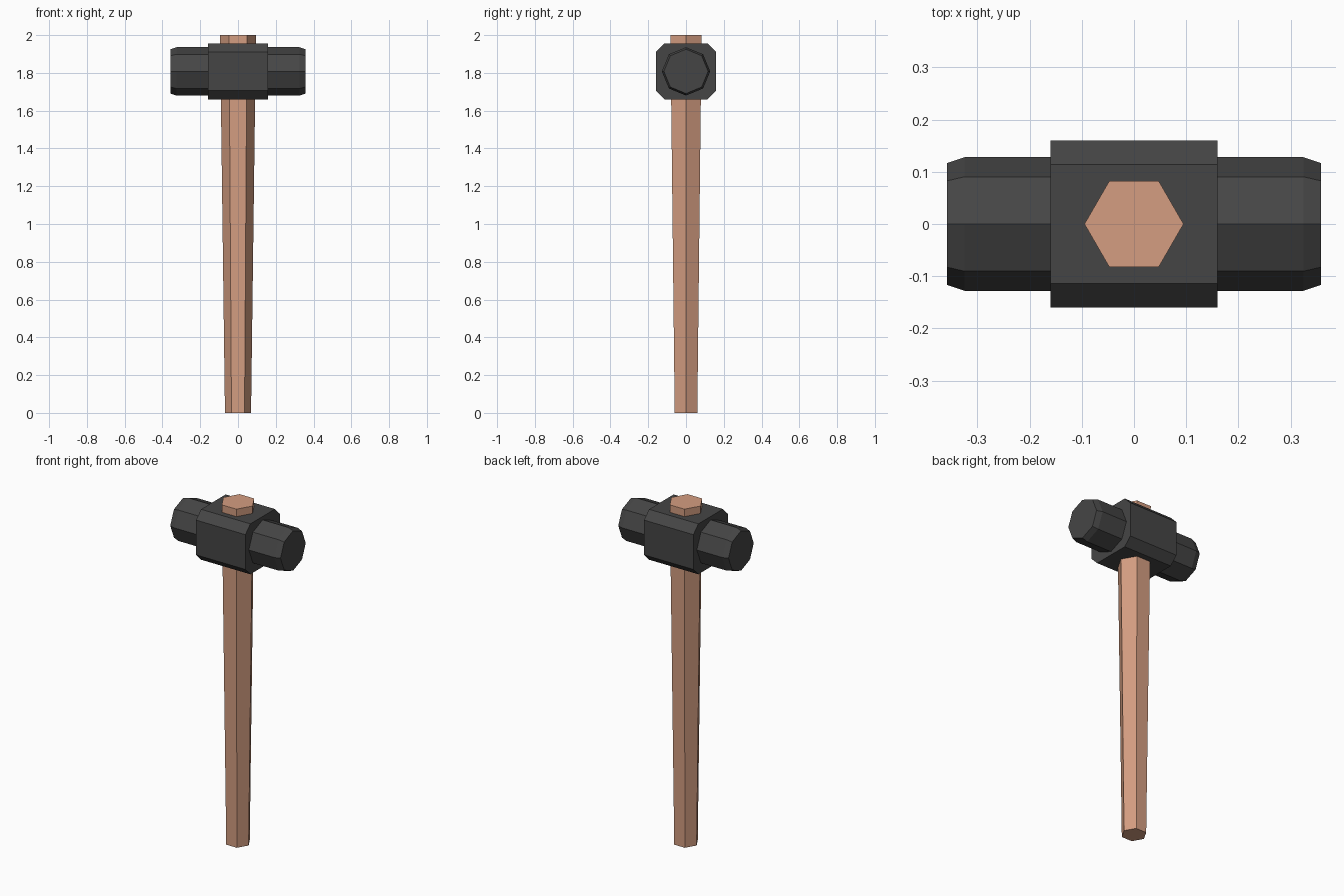
import bpy, bmesh, math

if "Cube" in bpy.data.objects:
    bpy.data.objects.remove(bpy.data.objects["Cube"])

def material(name, rgb):
    m = bpy.data.materials.new(name)
    m.diffuse_color = (*rgb, 1)
    m.use_nodes = True
    m.node_tree.nodes["Principled BSDF"].inputs["Base Color"].default_value = m.diffuse_color
    return m

wood = material("warm wood", (0.66, 0.34, 0.22))
iron = material("dark iron", (0.06, 0.06, 0.06))

def loft(name, rings, mat):
    """Skin matching rings of points and cap both ends, flat shaded."""
    bm = bmesh.new()
    loops = [[bm.verts.new(p) for p in ring] for ring in rings]
    n = len(loops[0])
    for a, b in zip(loops, loops[1:]):
        for i in range(n):
            j = (i + 1) % n
            bm.faces.new((a[i], a[j], b[j], b[i]))
    bm.faces.new(loops[0])
    bm.faces.new(loops[-1])
    bmesh.ops.recalc_face_normals(bm, faces=bm.faces)
    mesh = bpy.data.meshes.new(name)
    bm.to_mesh(mesh)
    bm.free()
    mesh.materials.append(mat)
    obj = bpy.data.objects.new(name, mesh)
    bpy.context.collection.objects.link(obj)
    return obj

def polygon(n, r):
    return [(r * math.cos(2 * math.pi * i / n), r * math.sin(2 * math.pi * i / n))
            for i in range(n)]

HEAD_Z = 1.808

# Tapered six-sided handle, passing through the head
loft("handle", [[(x, y, z) for x, y in polygon(6, r)]
                for z, r in ((0, 0.069), (2, 0.095))], wood)

# Eight-sided striking bar with bevelled ends
loft("striking_bar", [[(x, y, HEAD_Z + z) for y, z in polygon(8, r)]
                      for x, r in ((-0.358, 0.117), (-0.325, 0.128),
                                   (0.325, 0.128), (0.358, 0.117))], iron)

# Central block with chamfered long edges
w, h, c = 0.16, 0.148, 0.046
profile = [(w, h - c), (w - c, h), (c - w, h), (-w, h - c),
           (-w, c - h), (c - w, -h), (w - c, -h), (w, c - h)]
loft("head_block", [[(x, y, HEAD_Z + z) for y, z in profile]
                    for x in (-0.16, 0.16)], iron)
